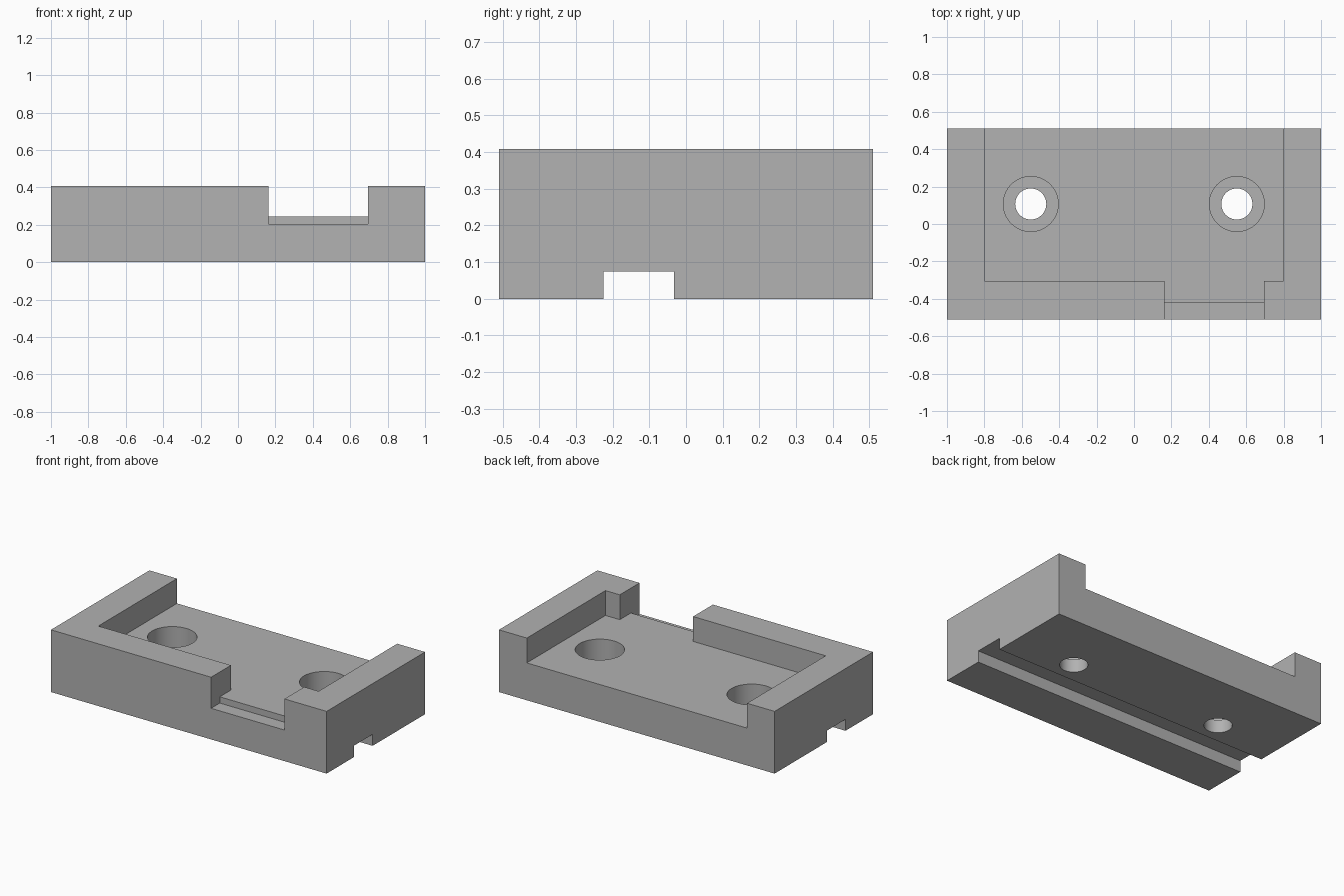
import bpy
from math import radians

cube = bpy.data.objects.get("Cube")
if cube:
    bpy.data.objects.remove(cube)

grey = bpy.data.materials.new("plain grey")
grey.use_nodes = True
grey.diffuse_color = (0.445, 0.445, 0.445, 1)
grey.node_tree.nodes["Principled BSDF"].inputs["Base Color"].default_value = grey.diffuse_color


def box(name, x, y, z):
    """Box from (min, max) ranges on each axis."""
    centre = [(a + b) / 2 for a, b in (x, y, z)]
    bpy.ops.mesh.primitive_cube_add(size=1, location=centre)
    ob = bpy.context.object
    ob.name = name
    ob.scale = [b - a for a, b in (x, y, z)]
    bpy.ops.object.transform_apply(location=True, rotation=False, scale=True)
    ob.data.materials.append(grey)
    return ob


def bore(name, x, radius, bottom, top):
    """Vertical cylinder used to drill a screw hole."""
    bpy.ops.mesh.primitive_cylinder_add(vertices=64, radius=radius, depth=top - bottom,
                                        location=(x, 0.107, (top + bottom) / 2))
    ob = bpy.context.object
    ob.name = name
    ob.data.materials.append(grey)
    return ob


# Solid block
block = box("mounting_block", (-1, 1), (-0.51, 0.51), (0, 0.408))

# Pocket open at the back, front notch with a lower lip, groove underneath
cutters = [
    box("pocket_cutter", (-0.8, 0.798), (-0.305, 0.7), (0.245, 0.6)),
    box("notch_cutter", (0.162, 0.694), (-0.7, -0.2), (0.245, 0.6)),
    box("lip_cutter", (0.162, 0.694), (-0.7, -0.42), (0.204, 0.5)),
    box("groove_cutter", (-1.2, 1.2), (-0.225, -0.033), (-0.2, 0.075)),
]

# Counterbored screw holes
for side, x in (("right", -0.552), ("left", 0.55)):
    cutters.append(bore(side + "_head_cutter", x, 0.147, 0.085, 0.5))
    cutters.append(bore(side + "_hole_cutter", x, 0.083, -0.2, 0.3))

for cutter in cutters:
    cutter.hide_render = True
    mod = block.modifiers.new(cutter.name, 'BOOLEAN')
    mod.operation = 'DIFFERENCE'
    mod.solver = 'EXACT'
    mod.object = cutter

# Apply the cuts, then discard the cutters
bpy.ops.object.select_all(action='DESELECT')
block.select_set(True)
bpy.context.view_layer.objects.active = block
for mod in list(block.modifiers):
    bpy.ops.object.modifier_apply(modifier=mod.name)
for cutter in cutters:
    bpy.data.objects.remove(cutter)

bpy.ops.object.shade_smooth_by_angle(angle=radians(30))
